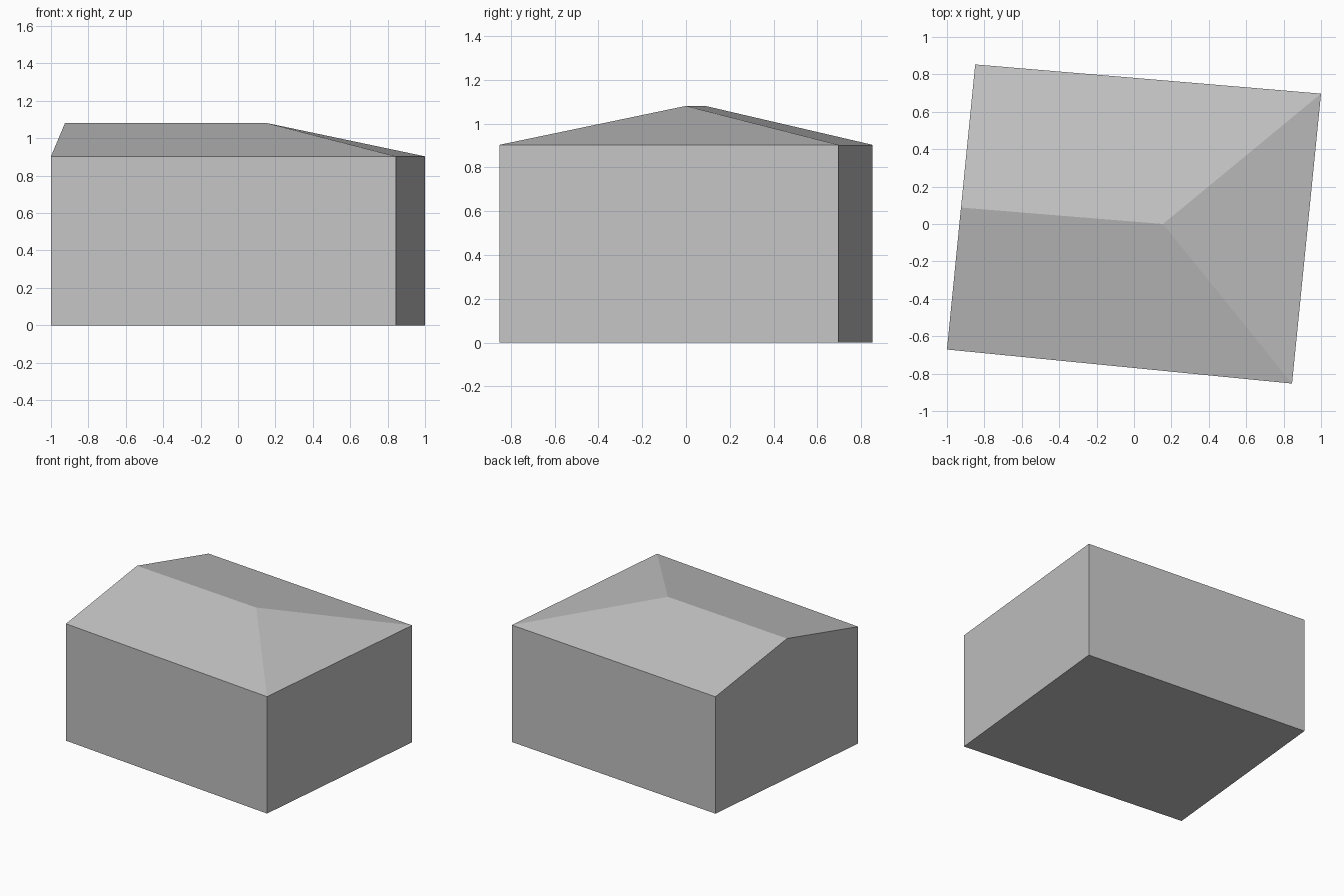
import bpy
import bmesh

cube = bpy.data.objects.get("Cube")
if cube:
    bpy.data.objects.remove(cube, do_unlink=True)

EAVE, RIDGE = 0.903, 1.081

# Single plain grey
grey = bpy.data.materials.new("plain_grey")
grey.use_nodes = True
color = (0.55, 0.55, 0.55, 1.0)
grey.diffuse_color = color
grey.node_tree.nodes["Principled BSDF"].inputs["Base Color"].default_value = color

# Slightly turned footprint: front left, front right, back right, back left
footprint = [(-1.0, -0.671), (0.845, -0.853), (1.0, 0.697), (-0.849, 0.853)]

bm = bmesh.new()
base = [bm.verts.new((x, y, 0)) for x, y in footprint]
eave = [bm.verts.new((x, y, EAVE)) for x, y in footprint]
gable_top = bm.verts.new((-0.925, 0.088, RIDGE))
hip_top = bm.verts.new((0.155, 0.0, RIDGE))

# Floor and three rectangular walls
bm.faces.new(base)
for i in range(3):
    bm.faces.new((base[i], base[i + 1], eave[i + 1], eave[i]))

# Gable wall running up to the ridge
bm.faces.new((base[3], base[0], eave[0], gable_top, eave[3]))

# Roof: two long slopes and one hipped end
bm.faces.new((eave[0], eave[1], hip_top, gable_top))
bm.faces.new((eave[2], eave[3], gable_top, hip_top))
bm.faces.new((eave[1], eave[2], hip_top))

bmesh.ops.recalc_face_normals(bm, faces=bm.faces[:])
mesh = bpy.data.meshes.new("house_body")
bm.to_mesh(mesh)
bm.free()
mesh.materials.append(grey)
house = bpy.data.objects.new("house_body", mesh)
bpy.context.collection.objects.link(house)
